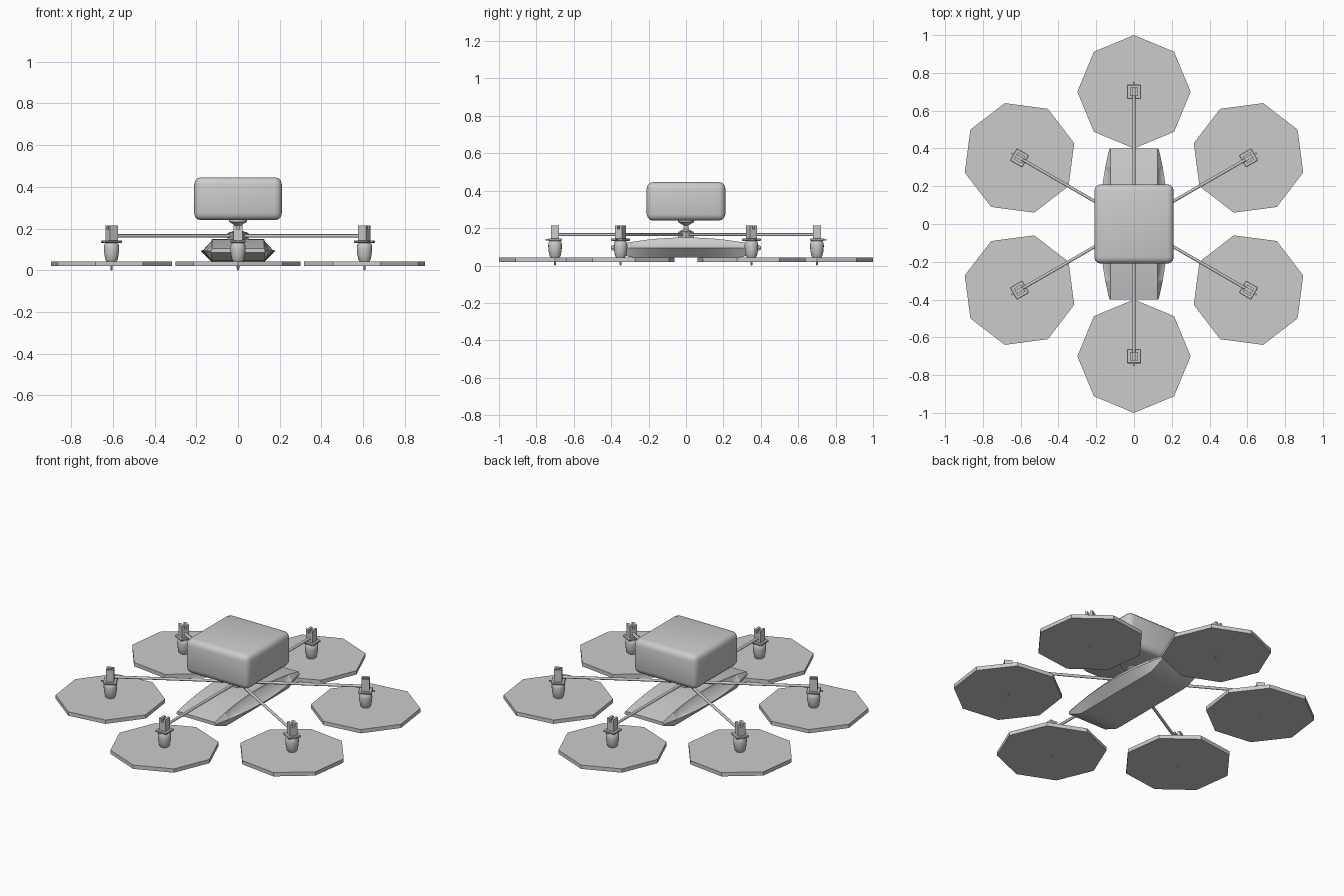
import bpy, bmesh, math
from mathutils import Matrix

cube = bpy.data.objects.get("Cube")
if cube:
    bpy.data.objects.remove(cube, do_unlink=True)

grey = bpy.data.materials.new("plain_grey")
grey.use_nodes = True
colour = (0.6, 0.6, 0.6, 1)
grey.diffuse_color = colour
grey.node_tree.nodes["Principled BSDF"].inputs["Base Color"].default_value = colour


def make(name, bm, matrix=Matrix(), smooth=False):
    bmesh.ops.recalc_face_normals(bm, faces=bm.faces)
    mesh = bpy.data.meshes.new(name)
    bm.to_mesh(mesh)
    bm.free()
    mesh.materials.append(grey)
    ob = bpy.data.objects.new(name, mesh)
    ob.matrix_world = matrix
    bpy.context.collection.objects.link(ob)
    if smooth:
        bpy.ops.object.select_all(action='DESELECT')
        ob.select_set(True)
        bpy.context.view_layer.objects.active = ob
        bpy.ops.object.shade_smooth_by_angle(angle=math.radians(35))
    return ob


def box(name, centre, size, matrix=Matrix(), bevel=0, segments=1):
    bm = bmesh.new()
    bmesh.ops.create_cube(bm, size=1, matrix=Matrix.Translation(centre) @ Matrix.Diagonal((*size, 1)))
    if bevel:
        bmesh.ops.bevel(bm, geom=bm.edges[:], offset=bevel, segments=segments, profile=0.5, affect='EDGES')
    return make(name, bm, matrix, segments > 1)


def turned(name, profile, sides, matrix=Matrix(), smooth=True):
    """Closed solid of revolution from (radius, height) pairs."""
    bm = bmesh.new()
    rings = [[bm.verts.new((r * math.cos(a), r * math.sin(a), z))
              for a in (math.tau * i / sides for i in range(sides))] for r, z in profile]
    for low, high in zip(rings, rings[1:]):
        for i in range(sides):
            j = (i + 1) % sides
            bm.faces.new((low[i], low[j], high[j], high[i]))
    bm.faces.new(rings[0])
    bm.faces.new(rings[-1])
    return make(name, bm, matrix, smooth)


# Boat-shaped body: six-sided sections lofted from end to end
bm = bmesh.new()
sections = []
steps = 16
for k in range(steps + 1):
    t = 2 * k / steps - 1
    swell = 1 - t * t
    side = 0.13 + 0.05 * swell
    top, low = 0.105 + 0.045 * swell, 0.085 - 0.042 * min(1, 2.2 * swell)
    outline = [(-0.125, top), (0.125, top), (side, 0.093), (0.128, low), (-0.128, low), (-side, 0.093)]
    sections.append([bm.verts.new((x, 0.4 * t, z)) for x, z in outline])
for a, b in zip(sections, sections[1:]):
    for i in range(6):
        j = (i + 1) % 6
        bm.faces.new((a[i], a[j], b[j], b[i]))
bm.faces.new(sections[0])
bm.faces.new(sections[-1])
bmesh.ops.recalc_face_normals(bm, faces=bm.faces)
# Shallow recesses along the upper flanks
flanks = [f for f in bm.faces if abs(f.normal.x) > 0.3 and f.normal.z > 0.2
          and abs(f.calc_center_median().y) < 0.3]
bmesh.ops.inset_region(bm, faces=flanks, thickness=0.012, depth=-0.006)
make("body", bm, smooth=True)

# Payload box on its flared stem, with the hub under it
box("payload_box", (0, 0, 0.343), (0.42, 0.42, 0.206), bevel=0.034, segments=3)
turned("stem", [(0.03, 0.14), (0.03, 0.185), (0.014, 0.195), (0.014, 0.215), (0.042, 0.232), (0.042, 0.245)], 16)
turned("hub", [(0.05, 0.148), (0.05, 0.178), (0.042, 0.183)], 6, smooth=False)

# Six arms, each carrying a downward motor and an eight-sided rotor disc
for n in range(6):
    turn = Matrix.Rotation(math.radians(30 + 60 * n), 4, 'Z')
    place = turn @ Matrix.Translation((0.7, 0, 0))
    along = turn @ Matrix.Rotation(math.pi / 2, 4, 'Y')
    tag = f"_{n + 1}"
    turned("arm" + tag, [(0.008, 0.02), (0.008, 0.71)], 12, Matrix.Translation((0, 0, 0.165)) @ along)
    turned("rotor_disc" + tag, [(0.3, 0.02), (0.3, 0.043)], 8, place, smooth=False)
    turned("rotor_pin" + tag, [(0.003, 0), (0.006, 0.008), (0.006, 0.045)], 8, place)
    turned("motor" + tag, [(0.022, 0.04), (0.03, 0.052), (0.035, 0.08), (0.037, 0.105),
                           (0.035, 0.122), (0.028, 0.132)], 16, place)
    box("motor_plate" + tag, (0, 0, 0.138), (0.075, 0.075, 0.012), place, bevel=0.003)
    box("plate_tab" + tag, (0.043, 0, 0.138), (0.016, 0.01, 0.008), place)
    box("clamp_base" + tag, (0, 0, 0.168), (0.044, 0.044, 0.054), place)
    for s in (-1, 1):
        box(f"clamp_prong{tag}_{s}", (0, 0.0145 * s, 0.203), (0.044, 0.015, 0.024), place)
